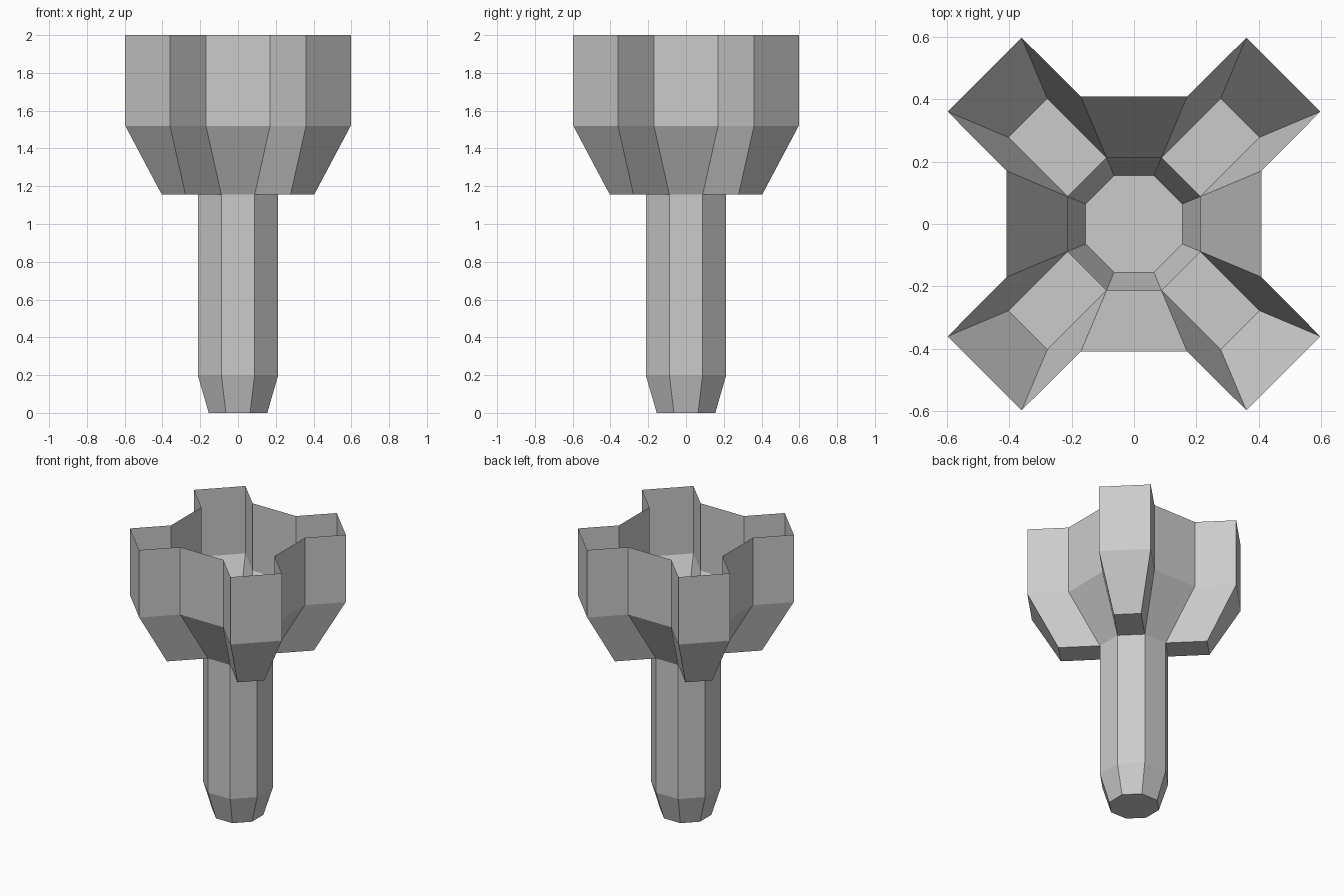
import bpy, bmesh
from mathutils import Matrix
from math import pi

if "Cube" in bpy.data.objects:
    bpy.data.objects.remove(bpy.data.objects["Cube"])


def four_way(points, z):
    """Repeat a quarter outline around the z axis."""
    ring = []
    for k in range(4):
        m = Matrix.Rotation(k * pi / 2, 2)
        for x, y in points:
            a = [m[0][0] * x + m[0][1] * y, m[1][0] * x + m[1][1] * y]
            ring.append((a[0], a[1], z))
    return ring


def loft(bm, rings):
    """Skin a stack of equal-length outlines, leaving the ends open."""
    loops = [[bm.verts.new(p) for p in ring] for ring in rings]
    for lo, hi in zip(loops, loops[1:]):
        n = len(lo)
        for i in range(n):
            j = (i + 1) % n
            bm.faces.new((lo[i], lo[j], hi[j], hi[i]))
    return loops


def finish(bm, name):
    mesh = bpy.data.meshes.new(name)
    bm.to_mesh(mesh)
    bm.free()
    obj = bpy.data.objects.new(name, mesh)
    bpy.context.collection.objects.link(obj)
    return obj


neck = [(0.213, 0.088), (0.088, 0.213)]
foot = [(0.155, 0.064), (0.064, 0.155)]

# Hollow octagonal shaft with tapered foot and closed bottom
bm = bmesh.new()
loops = loft(bm, [four_way(foot, 0), four_way(neck, 0.2), four_way(neck, 1.155)])
bm.faces.new(loops[0][::-1])
finish(bm, "shaft")

# Open cross-shaped cup: flared lower walls, upright upper walls
base = [neck[0], (0.403, 0.278), (0.278, 0.403), neck[1]]
rim = [(0.408, 0.17), (0.597, 0.36), (0.36, 0.597), (0.17, 0.408)]
bm = bmesh.new()
loops = loft(bm, [four_way(base, 1.155), four_way(rim, 1.52), four_way(rim, 2)])
# Flat floor under each of the four arms
for k in range(0, 16, 4):
    bm.faces.new(loops[0][k:k + 4][::-1])
finish(bm, "cross_cup")
